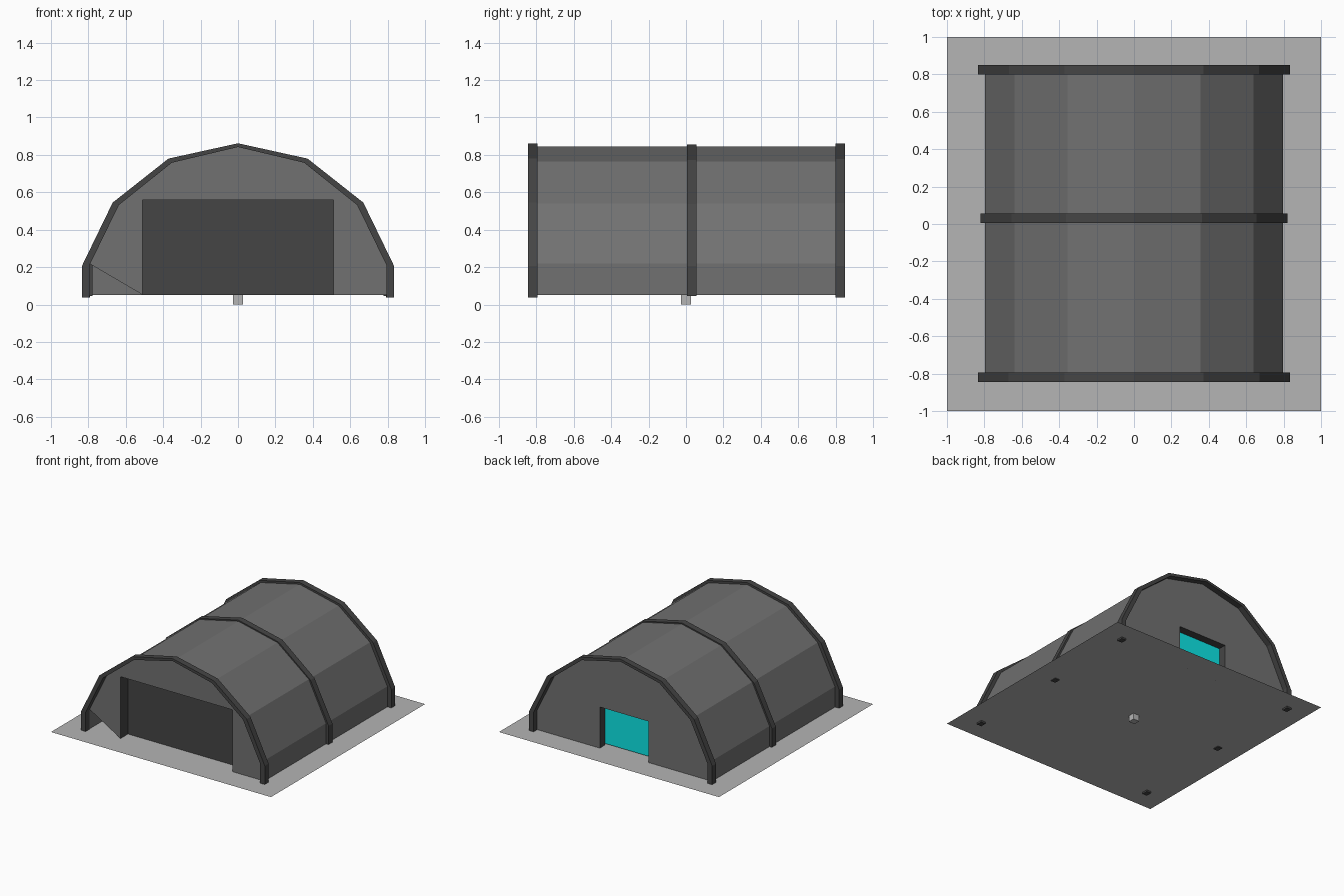
import bpy, bmesh

if "Cube" in bpy.data.objects:
    bpy.data.objects.remove(bpy.data.objects["Cube"])


def material(name, rgb):
    m = bpy.data.materials.new(name)
    m.diffuse_color = (*rgb, 1)
    m.use_nodes = True
    m.node_tree.nodes["Principled BSDF"].inputs["Base Color"].default_value = m.diffuse_color
    return m


SHELL = material("mid_grey", (0.165, 0.165, 0.165))
DARK = material("dark_grey", (0.06, 0.06, 0.06))
GROUND = material("light_grey", (0.46, 0.46, 0.46))
CYAN = material("cyan", (0.004, 0.82, 0.82))


def finish(name, bm, mat):
    me = bpy.data.meshes.new(name)
    bm.to_mesh(me)
    bm.free()
    me.materials.append(mat)
    ob = bpy.data.objects.new(name, me)
    bpy.context.collection.objects.link(ob)
    return ob


def face_xz(name, pts, y, mat, depth=0.0):
    """Flat outline in the xz plane, optionally extruded along y."""
    bm = bmesh.new()
    f = bm.faces.new([bm.verts.new((x, y, z)) for x, z in pts])
    if depth:
        r = bmesh.ops.extrude_face_region(bm, geom=[f])
        vs = [v for v in r["geom"] if isinstance(v, bmesh.types.BMVert)]
        bmesh.ops.translate(bm, verts=vs, vec=(0, depth, 0))
    elif y > 0:
        f.normal_flip()
    if depth:
        bmesh.ops.recalc_face_normals(bm, faces=bm.faces)
    return finish(name, bm, mat)


def strip(name, pts, y0, y1, mat, flip=False):
    """Open sheet: a path in xz swept along y."""
    bm = bmesh.new()
    a = [bm.verts.new((x, y0, z)) for x, z in pts]
    b = [bm.verts.new((x, y1, z)) for x, z in pts]
    for i in range(len(pts) - 1):
        f = bm.faces.new((a[i], a[i + 1], b[i + 1], b[i]))
        if flip:
            f.normal_flip()
    return finish(name, bm, mat)


def mirrored(half):
    """Half profile on +x from foot to ridge, continued down to the -x foot."""
    return half + [(-x, z) for x, z in reversed(half[:-1])]


# ground sheet and the small block beneath it
G = 0.052
bm = bmesh.new()
bmesh.ops.create_grid(bm, x_segments=1, y_segments=1, size=1)
bmesh.ops.translate(bm, verts=bm.verts, vec=(0, 0, G))
finish("ground_sheet", bm, GROUND)
bm = bmesh.new()
bmesh.ops.create_cube(bm, size=1)
bmesh.ops.scale(bm, verts=bm.verts, vec=(0.056, 0.056, 0.05))
bmesh.ops.translate(bm, verts=bm.verts, vec=(0, 0, 0.025))
finish("centre_block", bm, GROUND)

# curved roof shell
profile = mirrored([(0.797, G), (0.797, 0.22), (0.64, 0.54),
                    (0.355, 0.765), (0, 0.845)])
strip("roof_shell", profile, -0.797, 0.802, SHELL)

# end walls with notched openings; the front one lacks its lower left corner
DW, DH, WW, WH = 0.51, 0.56, 0.222, 0.39
door = [(-DW, G), (-DW, DH), (DW, DH), (DW, G)]
window = [(-WW, G), (-WW, WH), (WW, WH), (WW, G)]
face_xz("front_wall", profile[:-1] + door, -0.797, SHELL).data.flip_normals()
face_xz("back_wall", profile + window, 0.802, SHELL).data.flip_normals()

# recessed door and window with their dark surrounds
strip("door_surround", door, -0.797, -0.7, DARK)
face_xz("door_panel", door[::-1], -0.7, DARK).data.flip_normals()
strip("window_surround", window + [window[0]], 0.735, 0.802, DARK, True)
pane = [(x, max(z, 0.065)) for x, z in window]
face_xz("window_pane", pane, 0.735, CYAN)

# rib arches: (name, half width, ridge height, foot, first y)
for name, w, top, foot, y in (("front_arch", 0.835, 0.862, 0.038, -0.845),
                              ("middle_arch", 0.82, 0.855, 0.046, 0.005),
                              ("back_arch", 0.833, 0.86, 0.038, 0.8)):
    d = 0.835 - w
    outer = mirrored([(w, foot), (w, 0.205), (0.67 - d, 0.545 - d / 2),
                      (0.372 - d / 2, 0.78 - d / 2), (0, top)])
    inner = mirrored([(w - 0.042, foot), (w - 0.042, 0.212), (0.637 - d, 0.532),
                      (0.354 - d / 2, 0.758), (0, top - 0.02)])
    face_xz(name, outer + inner[::-1], y, DARK, 0.05)
